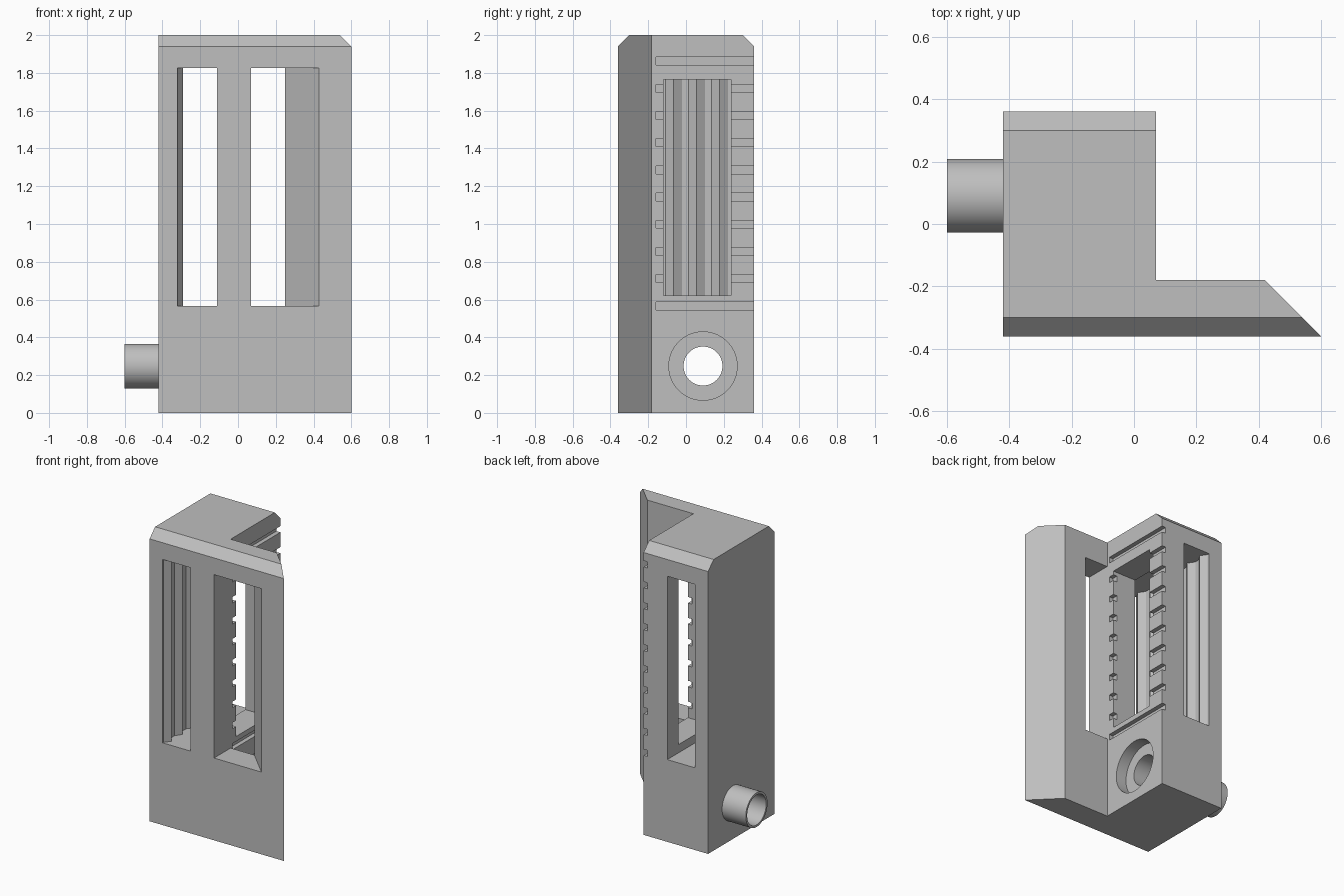
import bpy, bmesh, math
from mathutils import Vector

if "Cube" in bpy.data.objects:
    bpy.data.objects.remove(bpy.data.objects["Cube"])

grey = bpy.data.materials.new("light_grey")
grey.diffuse_color = (0.52, 0.52, 0.52, 1)
grey.use_nodes = True
grey.node_tree.nodes["Principled BSDF"].inputs["Base Color"].default_value = grey.diffuse_color


def prism(name, pts, direction):
    """Extrude a closed outline of 3D points along a vector."""
    bm = bmesh.new()
    face = bm.faces.new([bm.verts.new(p) for p in pts])
    ext = bmesh.ops.extrude_face_region(bm, geom=[face])
    verts = [g for g in ext["geom"] if isinstance(g, bmesh.types.BMVert)]
    bmesh.ops.translate(bm, verts=verts, vec=Vector(direction))
    bmesh.ops.recalc_face_normals(bm, faces=bm.faces)
    me = bpy.data.meshes.new(name)
    bm.to_mesh(me)
    bm.free()
    ob = bpy.data.objects.new(name, me)
    bpy.context.collection.objects.link(ob)
    me.materials.append(grey)
    return ob


def plan(name, pts, z0, z1):
    return prism(name, [(x, y, z0) for x, y in pts], (0, 0, z1 - z0))


def box(name, x0, x1, y0, y1, z0, z1):
    return plan(name, [(x0, y0), (x1, y0), (x1, y1), (x0, y1)], z0, z1)


def rod(name, r, x0, x1, n=64):
    """Cylinder along x on the axis of the pipe."""
    ring = [2 * math.pi * i / n for i in range(n)]
    return prism(name, [(x0, 0.09 + r * math.cos(a), 0.248 + r * math.sin(a))
                        for a in ring], (x1 - x0, 0, 0))


def combine(target, other, op):
    mod = target.modifiers.new(op, "BOOLEAN")
    mod.operation, mod.object, mod.solver = op, other, "EXACT"
    bpy.context.view_layer.objects.active = target
    bpy.ops.object.modifier_apply(modifier=mod.name)
    bpy.data.objects.remove(other)


# Housing: L-shaped plan with a mitred front flange
body = plan("housing", [(-0.42, -0.36), (0.60, -0.36), (0.42, -0.18),
                        (0.07, -0.18), (0.07, 0.36), (-0.42, 0.36)], 0, 2)

# Chamfers along the top front and top back edges
for s in (-1, 1):
    wedge = [(-1, s * 0.28, 2.02), (-1, s * 0.38, 1.92), (-1, s * 0.38, 2.02)]
    combine(body, prism("chamfer_cut", wedge, (2, 0, 0)), "DIFFERENCE")

# Through slot whose outer wall carries triangular ribs
slot = [(-0.11, 0.40), (-0.11, -0.40), (-0.32, -0.40)]
for i in range(6):
    peak = -0.31 + 0.122 * i
    slot += [(-0.32, peak - 0.042), (-0.29, peak), (-0.32, peak + 0.045)]
slot.append((-0.32, 0.40))
combine(body, plan("ribbed_slot_cut", slot, 0.565, 1.825), "DIFFERENCE")

# Flange window with one slanted jamb
jamb = [(0.07, -0.40), (0.47, -0.40), (0.23, -0.16), (0.07, -0.16)]
combine(body, plan("flange_window_cut", jamb, 0.565, 1.825), "DIFFERENCE")

# Side window into the slot
combine(body, box("side_window_cut", -0.20, 0.12, -0.12, 0.237, 0.622, 1.765),
        "DIFFERENCE")

# Evenly spaced grooves across the side face
for i in range(10):
    z = 0.567 + 0.1439 * i
    combine(body, box("groove_cut", 0.04, 0.10, -0.16, 0.40, z - 0.021, z + 0.021),
            "DIFFERENCE")

# Pipe stub, bore and counterbore
combine(body, rod("pipe_stub", 0.118, -0.60, -0.40), "UNION")
combine(body, rod("bore_cut", 0.103, -0.70, 0.20), "DIFFERENCE")
combine(body, rod("counterbore_cut", 0.181, -0.01, 0.20), "DIFFERENCE")

# Smooth the round surfaces only
bpy.ops.object.select_all(action="DESELECT")
body.select_set(True)
bpy.context.view_layer.objects.active = body
bpy.ops.object.shade_smooth_by_angle(angle=math.radians(25))
